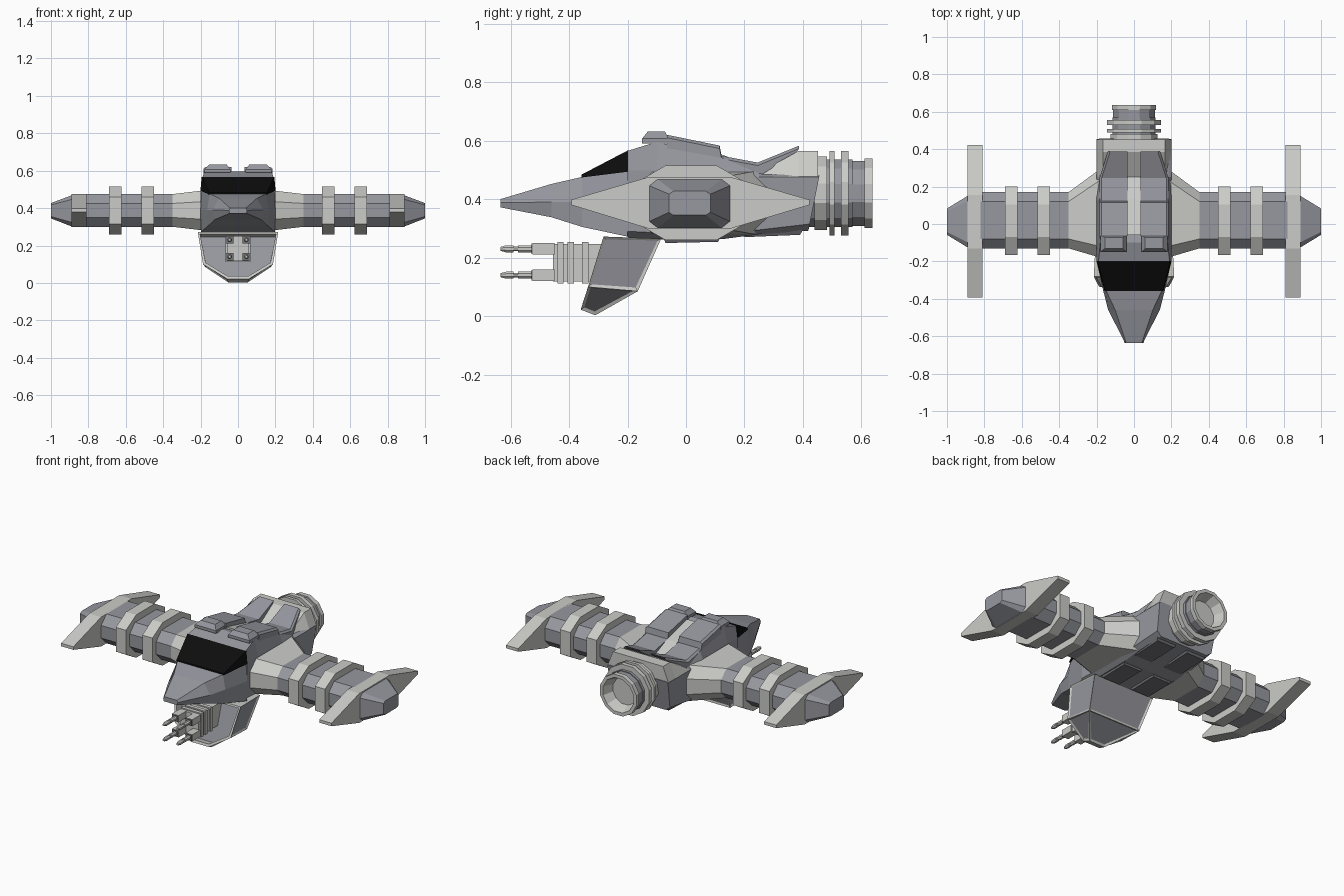
import bpy, bmesh, math

if "Cube" in bpy.data.objects:
    bpy.data.objects.remove(bpy.data.objects["Cube"])


def mat(name, r, g, b):
    m = bpy.data.materials.new(name)
    m.diffuse_color = (r, g, b, 1)
    m.use_nodes = True
    m.node_tree.nodes["Principled BSDF"].inputs["Base Color"].default_value = m.diffuse_color
    return m


LIGHT = mat("light grey", 0.60, 0.60, 0.58)
MID = mat("blue grey", 0.31, 0.315, 0.35)
DARK = mat("dark grey", 0.17, 0.17, 0.19)
BLACK = mat("black", 0.004, 0.004, 0.004)


def loft(name, rings, material, cap=True):
    """Skin a list of equal-length point rings."""
    bm = bmesh.new()
    vs = [[bm.verts.new(p) for p in r] for r in rings]
    n = len(rings[0])
    for a, b in zip(vs, vs[1:]):
        for i in range(n):
            bm.faces.new((a[i], a[(i + 1) % n], b[(i + 1) % n], b[i]))
    if cap:
        bm.faces.new(vs[0])
        bm.faces.new(vs[-1])
    bmesh.ops.recalc_face_normals(bm, faces=bm.faces[:])
    me = bpy.data.meshes.new(name)
    bm.to_mesh(me)
    bm.free()
    me.materials.append(material)
    ob = bpy.data.objects.new(name, me)
    bpy.context.collection.objects.link(ob)
    return ob


def sec(y, half, slope=0.0):
    """Symmetric cross-section from its right half (x, z), top to bottom."""
    pts = half + [(-x, z) for x, z in reversed(half)]
    return [(x, y + slope * (z - 0.475), z) for x, z in pts]


def rect(x0, x1, y0, y1, z0, z1=None):
    z1 = z0 if z1 is None else z1
    return [(x0, y0, z0), (x1, y0, z0), (x1, y1, z1), (x0, y1, z1)]


def box(name, x0, x1, y0, y1, z0, z1, material):
    return loft(name, [rect(x0, x1, y0, y1, z0), rect(x0, x1, y0, y1, z1)], material)


def octagon(x, y0, y1, z0, z1, cy, cz):
    return [(x, y0 + cy, z1), (x, y1 - cy, z1), (x, y1, z1 - cz), (x, y1, z0 + cz),
            (x, y1 - cy, z0), (x, y0 + cy, z0), (x, y0, z0 + cz), (x, y0, z1 - cz)]


def lathe(name, profile, cx, cz, n, material, cap=True):
    """Turn (y, radius) pairs around a line parallel to y."""
    rings = [[(cx + r * math.cos((k + .5) * 2 * math.pi / n), y,
               cz + r * math.sin((k + .5) * 2 * math.pi / n)) for k in range(n)]
             for y, r in profile]
    return loft(name, rings, material, cap)


# Nose and fuselage
loft("nose", [
    sec(-0.635, [(0.042, 0.40), (0.048, 0.388), (0.045, 0.372)]),
    sec(-0.46, [(0.10, 0.452), (0.138, 0.39), (0.125, 0.338)]),
    sec(-0.355, [(0.15, 0.476), (0.165, 0.39), (0.16, 0.305)]),
    sec(-0.2, [(0.193, 0.497), (0.2, 0.39), (0.198, 0.272)])], MID)
loft("fuselage", [
    sec(-0.2, [(0.19, 0.565), (0.2, 0.497), (0.2, 0.29), (0.17, 0.27)]),
    sec(-0.1, [(0.18, 0.596), (0.2, 0.50), (0.2, 0.285), (0.17, 0.262)]),
    sec(0.13, [(0.185, 0.54), (0.2, 0.495), (0.2, 0.285), (0.17, 0.264)]),
    sec(0.25, [(0.185, 0.487), (0.2, 0.475), (0.2, 0.295), (0.17, 0.28)]),
    sec(0.455, [(0.185, 0.48), (0.2, 0.475), (0.19, 0.315), (0.16, 0.292)], 0.2)], MID)

# Canopy glass
loft("canopy", [
    sec(-0.357, [(0.155, 0.484), (0.158, 0.474)]),
    sec(-0.198, [(0.194, 0.567), (0.201, 0.494)])], BLACK)

# Rear housing and centre spine
loft("rear_housing", [
    sec(0.25, [(0.165, 0.49), (0.2, 0.475)]),
    sec(0.385, [(0.165, 0.565), (0.2, 0.477)]),
    sec(0.452, [(0.165, 0.565), (0.2, 0.477)])], LIGHT)
loft("spine", [
    sec(-0.06, [(0.034, 0.597), (0.034, 0.57)]),
    sec(0.13, [(0.034, 0.55), (0.034, 0.52)]),
    sec(0.25, [(0.034, 0.50), (0.034, 0.47)])], LIGHT)


def plate(name, s, profile):
    """Side profile (y, z) across one half of the back, tapering at the rear."""
    def outer(y):
        return 0.185 - max(0, y - 0.25) * 0.33
    loft(name, [[(s * 0.035, y, z) for y, z in profile],
                [(s * (outer(y) - 0.012), y, z) for y, z in profile],
                [(s * outer(y), y, z - 0.01) for y, z in profile]], MID)


for s, side in ((1, "right"), (-1, "left")):
    # Back armour
    plate(side + "_back_plate", s, [(-0.065, 0.57), (-0.065, 0.62), (0.115, 0.583), (0.125, 0.53)])
    plate(side + "_back_fin", s, [(0.122, 0.52), (0.122, 0.548), (0.245, 0.525),
                                  (0.387, 0.583), (0.375, 0.567), (0.245, 0.485)])
    loft(side + "_front_block", [rect(s * 0.04, s * 0.18, -0.15, -0.055, 0.59),
                                 rect(s * 0.04, s * 0.18, -0.15, -0.06, 0.607),
                                 rect(s * 0.06, s * 0.155, -0.13, -0.072, 0.632)], MID)
    # Belly panels
    loft(side + "_belly_panel_front", [rect(s * 0.035, s * 0.17, -0.08, 0.12, 0.275),
                                       rect(s * 0.045, s * 0.16, -0.07, 0.11, 0.25, 0.254)], DARK)
    loft(side + "_belly_panel_rear", [rect(s * 0.035, s * 0.17, 0.19, 0.40, 0.295),
                                      rect(s * 0.045, s * 0.16, 0.2, 0.39, 0.27, 0.278)], DARK)
    # Wing
    loft(side + "_wing_root", [octagon(s * 0.18, -0.18, 0.295, 0.28, 0.495, 0.06, 0.06),
                               octagon(s * 0.35, -0.13, 0.17, 0.30, 0.475, 0.05, 0.05)], LIGHT)
    loft(side + "_wing_tube", [octagon(s * 0.34, -0.13, 0.17, 0.30, 0.475, 0.05, 0.05),
                               octagon(s * 0.82, -0.13, 0.17, 0.30, 0.475, 0.05, 0.05)], MID)
    for i, x in enumerate((0.448, 0.622)):
        loft(side + "_wing_ring_%d" % (i + 1),
             [octagon(s * (x + d), -0.165, 0.2, 0.26, 0.515, 0.095, 0.055)
              for d in (0, 0.067)], LIGHT)
    tip = [(-0.392, 0.38), (-0.392, 0.398), (-0.13, 0.475), (0.155, 0.475),
           (0.422, 0.398), (0.422, 0.38), (0.155, 0.30), (-0.13, 0.30)]
    loft(side + "_winglet", [[(s * x, y, z) for y, z in tip] for x in (0.81, 0.89)], LIGHT)
    loft(side + "_wing_cap", [octagon(s * 0.88, -0.125, 0.15, 0.302, 0.468, 0.028, 0.022),
                              octagon(s * 0.89, -0.125, 0.15, 0.302, 0.468, 0.028, 0.022),
                              octagon(s * 1.0, -0.058, 0.083, 0.345, 0.427, 0.015, 0.01)], MID)

# Engine
lathe("engine_core", [(0.42, 0.12), (0.57, 0.12)], 0, 0.42, 12, MID)
for i, (y0, y1, r) in enumerate(((0.44, 0.482, 0.13), (0.49, 0.508, 0.15), (0.53, 0.555, 0.15))):
    lathe("engine_ring_%d" % (i + 1), [(y0, r), (y1, r)], 0, 0.42, 12, LIGHT)
lathe("nozzle_band", [(0.55, 0.115), (0.612, 0.115)], 0, 0.42, 12, MID, False)
lathe("nozzle", [(0.61, 0.11), (0.61, 0.123), (0.637, 0.123), (0.637, 0.103), (0.572, 0.08)],
      0, 0.42, 12, LIGHT, False)
lathe("nozzle_floor", [(0.572, 0.085), (0.574, 0.085)], 0, 0.42, 12, LIGHT)

# Chin cowl: light frame with inset panels and a recessed front
front = [(0.215, -0.282, 0.272), (0.187, -0.335, 0.10), (0.06, -0.36, 0.022)]
back = [(0.205, -0.085, 0.265), (0.175, -0.165, 0.085), (0.052, -0.31, 0.003)]
cowl = loft("chin_cowl", [h + [(-x, y, z) for x, y, z in reversed(h)] for h in (front, back)], LIGHT)
cowl.data.materials.append(MID)
bm = bmesh.new()
bm.from_mesh(cowl.data)
bm.verts.ensure_lookup_table()
bmesh.ops.connect_verts(bm, verts=[bm.verts[7], bm.verts[10]])
bm.normal_update()
mouth = [f for f in bm.faces if f.normal.y < -0.8]
panels = [f for f in bm.faces if f not in mouth and f.normal.z < 0.5 and f.calc_area() > 0.008]
bmesh.ops.inset_individual(bm, faces=panels, thickness=0.014, depth=-0.006)
bmesh.ops.inset_individual(bm, faces=mouth, thickness=0.016, depth=0)
bmesh.ops.inset_individual(bm, faces=mouth, thickness=0.004, depth=-0.05)
for f in panels + mouth:
    f.material_index = 1
bm.to_mesh(cowl.data)
bm.free()

# Gun cluster
box("gun_block", -0.06, 0.06, -0.455, -0.24, 0.118, 0.247, LIGHT)
for i, y in enumerate((-0.44, -0.405, -0.355)):
    box("gun_band_%d" % (i + 1), -0.066, 0.066, y, y + 0.022, 0.111, 0.254, LIGHT)
for x in (-0.045, 0.045):
    for z in (0.14, 0.23):
        tag = ("left" if x < 0 else "right") + ("_lower" if z < 0.2 else "_upper")
        box(tag + "_gun_base", x - 0.022, x + 0.022, -0.525, -0.45, z - 0.02, z + 0.02, LIGHT)
        box(tag + "_gun_face", x - 0.02, x + 0.02, -0.528, -0.52, z - 0.018, z + 0.018, DARK)
        lathe(tag + "_barrel", [(-0.52, 0.013), (-0.575, 0.013), (-0.575, 0.008), (-0.59, 0.008),
                                (-0.59, 0.013), (-0.615, 0.013), (-0.635, 0.007)], x, z, 8, LIGHT)
